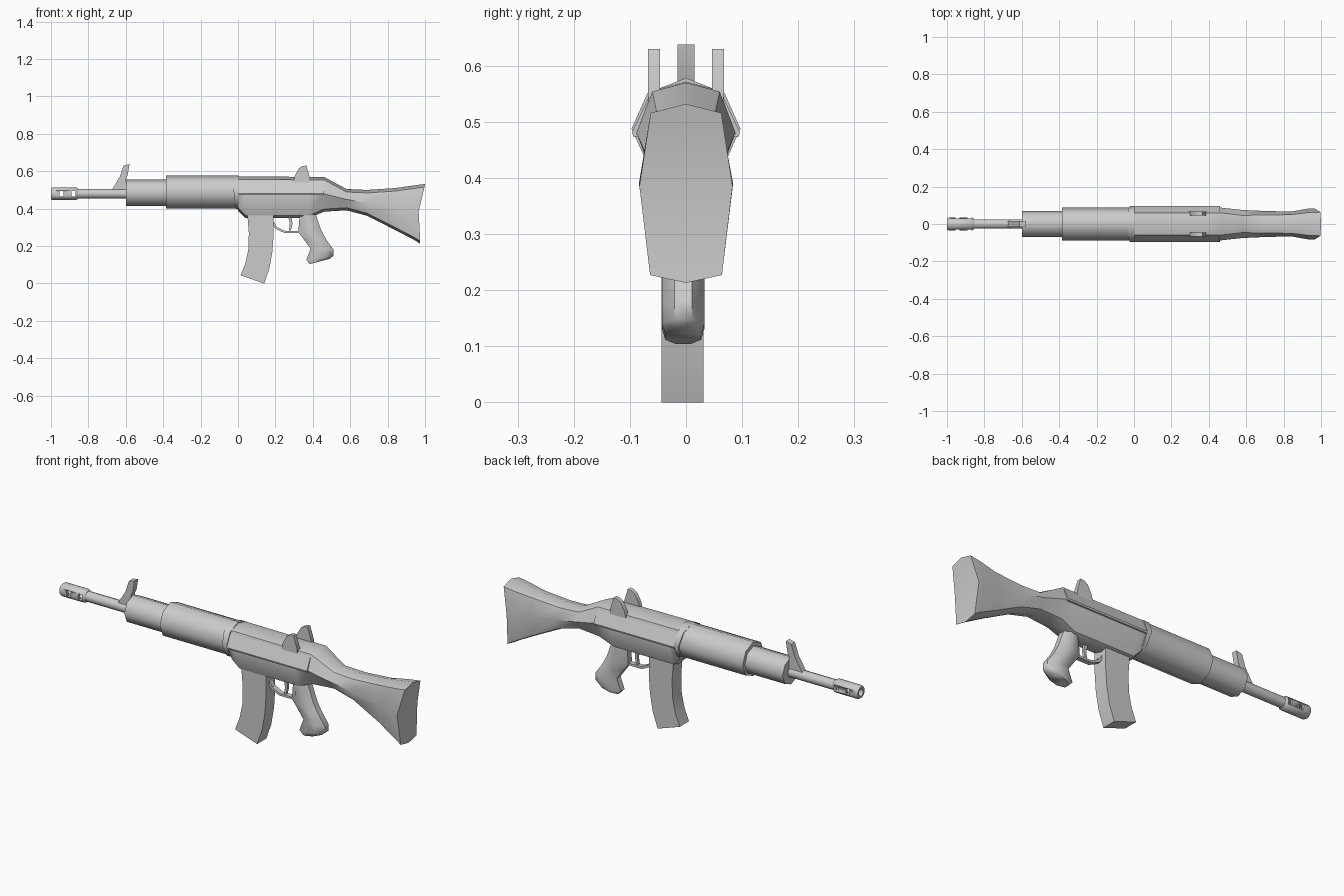
import bpy, bmesh, math

if "Cube" in bpy.data.objects:
    bpy.data.objects.remove(bpy.data.objects["Cube"])


def make(name, verts, faces, angle=40):
    me = bpy.data.meshes.new(name)
    me.from_pydata(verts, [], faces)
    bm = bmesh.new()
    bm.from_mesh(me)
    bmesh.ops.recalc_face_normals(bm, faces=bm.faces)
    bm.to_mesh(me)
    bm.free()
    me.shade_smooth()
    me.set_sharp_from_angle(angle=math.radians(angle))
    ob = bpy.data.objects.new(name, me)
    bpy.context.collection.objects.link(ob)
    return ob


def loft(name, rings, closed=False, angle=40):
    """Skin equal-sized rings; caps are cut into strips so bent ends stay clean."""
    n, m = len(rings[0]), len(rings)
    verts = [p for r in rings for p in r]
    faces = []
    for i in range(m if closed else m - 1):
        a, b = i * n, (i + 1) % m * n
        faces += [(a + k, a + (k + 1) % n, b + (k + 1) % n, b + k) for k in range(n)]
    if not closed:
        for o in (0, (m - 1) * n):
            for k in range(n // 2):
                idx = [k, k + 1, (n - k - 1) % n, (n - k) % n]
                face = tuple(dict.fromkeys(o + j for j in idx))
                if len(face) > 2:
                    faces.append(face)
    return make(name, verts, faces, angle)


def plate(name, profile, y0, y1, angle=30):
    """Side profile in x, z pushed across y."""
    n = len(profile)
    verts = [(x, y, z) for y in (y0, y1) for x, z in profile]
    faces = [tuple(range(n)), tuple(range(n, 2 * n))]
    faces += [(k, (k + 1) % n, n + (k + 1) % n, n + k) for k in range(n)]
    return make(name, verts, faces, angle)


def circle(x, r, z, n, lean=0.0, ry=None):
    ry = ry or r
    return [(x + lean * math.cos(t), ry * math.sin(t), z + r * math.cos(t))
            for t in (2 * math.pi * k / n for k in range(n))]


def box(name, x0, x1, y0, y1, z0, z1):
    return plate(name, [(x0, z0), (x1, z0), (x1, z1), (x0, z1)], y0, y1)


# Muzzle brake: hollow tube with two slots through the sides
Z = 0.48
brake = loft("muzzle_brake", [circle(x, r, Z, 12) for x, r in (
    (-1.0, 0.018), (-1.0, 0.029), (-0.992, 0.034), (-0.865, 0.034),
    (-0.855, 0.027), (-0.855, 0.018))], closed=True)
cutters = [box("slot_cutter", x, x + 0.022, -0.1, 0.1, 0.464, 0.495)
           for x in (-0.955, -0.89)]
for c in cutters:
    mod = brake.modifiers.new("slot", 'BOOLEAN')
    mod.operation, mod.object, mod.solver = 'DIFFERENCE', c, 'EXACT'
    c.hide_render = True
dg = bpy.context.evaluated_depsgraph_get()
cut_mesh = bpy.data.meshes.new_from_object(brake.evaluated_get(dg))
brake.modifiers.clear()
brake.data = cut_mesh
for c in cutters:
    bpy.data.objects.remove(c)

# Barrel and the two-stage fore end
loft("barrel", [circle(x, 0.026, Z, 10) for x in (-0.86, -0.55)])
loft("front_handguard", [circle(x, 0.07, 0.485, 8) for x in (-0.6, -0.35)], angle=50)
loft("rear_handguard", [circle(x, 0.088, 0.489, 8) for x in (-0.385, 0.0)], angle=50)
loft("collar", [circle(-0.023, 0.09, 0.488, 8, -0.012, 0.097),
                circle(0.003, 0.09, 0.488, 8, 0.0, 0.097)], angle=50)

# Front sight blade
plate("front_sight", [(-0.675, 0.5), (-0.632, 0.57), (-0.612, 0.63), (-0.58, 0.638),
                      (-0.59, 0.58), (-0.6, 0.56), (-0.595, 0.5)], -0.015, 0.015)

# Receiver and stock in one skin
# x, z top, z widest, z bottom, half width top / middle / bottom
stations = [
    (0.00, 0.572, 0.48, 0.390, 0.060, 0.088, 0.050),
    (0.04, 0.572, 0.48, 0.350, 0.060, 0.088, 0.045),
    (0.38, 0.570, 0.48, 0.350, 0.060, 0.088, 0.045),
    (0.46, 0.570, 0.48, 0.384, 0.060, 0.088, 0.050),
    (0.58, 0.505, 0.45, 0.391, 0.046, 0.075, 0.045),
    (0.69, 0.500, 0.43, 0.362, 0.048, 0.070, 0.045),
    (0.84, 0.510, 0.40, 0.286, 0.050, 0.066, 0.048),
    (0.94, 0.524, 0.39, 0.234, 0.062, 0.084, 0.062),
    (1.00, 0.532, 0.385, 0.213, 0.063, 0.083, 0.064)]


def section(x, zt, zw, zb, wt, w, wb):
    zs, zl = zt - 0.016, zb + 0.014
    end = x > 0.99
    xw, xb = (0.966, 0.974) if end else (x, x)
    right = [(x - 0.003 * end, wt, zs), (xw, w, zw), (xb, wb, zl)]
    left = [(a, -b, c) for a, b, c in reversed(right)]
    return [(x, 0, zt)] + right + [(xb, 0, zb)] + left


loft("receiver_and_stock", [section(*s) for s in stations], angle=42)

# Side ledges and rear sight ears, mirrored
for side, s in (("left", -1), ("right", 1)):
    loft(side + "_ledge", [[(x, s * y, z) for y, z in
         ((0.066, 0.545), (0.096, 0.482), (0.094, 0.474), (0.07, 0.474))]
        for x in (0.0, 0.46)], angle=30)
    y = s * 0.057
    plate(side + "_rear_sight", [(0.295, 0.54), (0.303, 0.575), (0.325, 0.615),
          (0.345, 0.628), (0.365, 0.63), (0.385, 0.565), (0.385, 0.54)],
          y - 0.011, y + 0.011)

# Curved magazine
plate("magazine", [(0.05, 0.37), (0.058, 0.27), (0.055, 0.18), (0.04, 0.11), (0.014, 0.043),
                   (0.14, 0.0), (0.168, 0.08), (0.184, 0.17), (0.191, 0.27), (0.19, 0.37)],
      -0.044, 0.031)

# Pistol grip skinned between front and back edge points
grip = [((0.33, 0.37), (0.415, 0.37)), ((0.322, 0.275), (0.445, 0.285)),
        ((0.352, 0.235), (0.472, 0.235)), ((0.388, 0.185), (0.51, 0.182)),
        ((0.365, 0.125), (0.51, 0.148)), ((0.384, 0.104), (0.49, 0.131))]
rings = []
for i, ((ax, az), (bx, bz)) in enumerate(grip):
    ring = []
    for k in range(8):
        t = math.pi / 8 + k * math.pi / 4
        u = 0.5 + 0.5 * math.cos(t) / math.cos(math.pi / 8)
        v = (0.032 if i == 5 else 0.038) * math.sin(t) / math.cos(math.pi / 8)
        ring.append((ax + (bx - ax) * u, -0.005 + v, az + (bz - az) * u))
    rings.append(ring)
loft("pistol_grip", rings, angle=50)

# Trigger and its guard
plate("trigger_guard", [(0.18, 0.325), (0.2, 0.292), (0.248, 0.27), (0.335, 0.27),
                        (0.335, 0.281), (0.252, 0.281), (0.208, 0.302), (0.192, 0.33)],
      -0.018, 0.008)
plate("trigger", [(0.268, 0.36), (0.277, 0.32), (0.272, 0.283), (0.283, 0.283),
                  (0.291, 0.32), (0.286, 0.36)], -0.012, 0.002)
